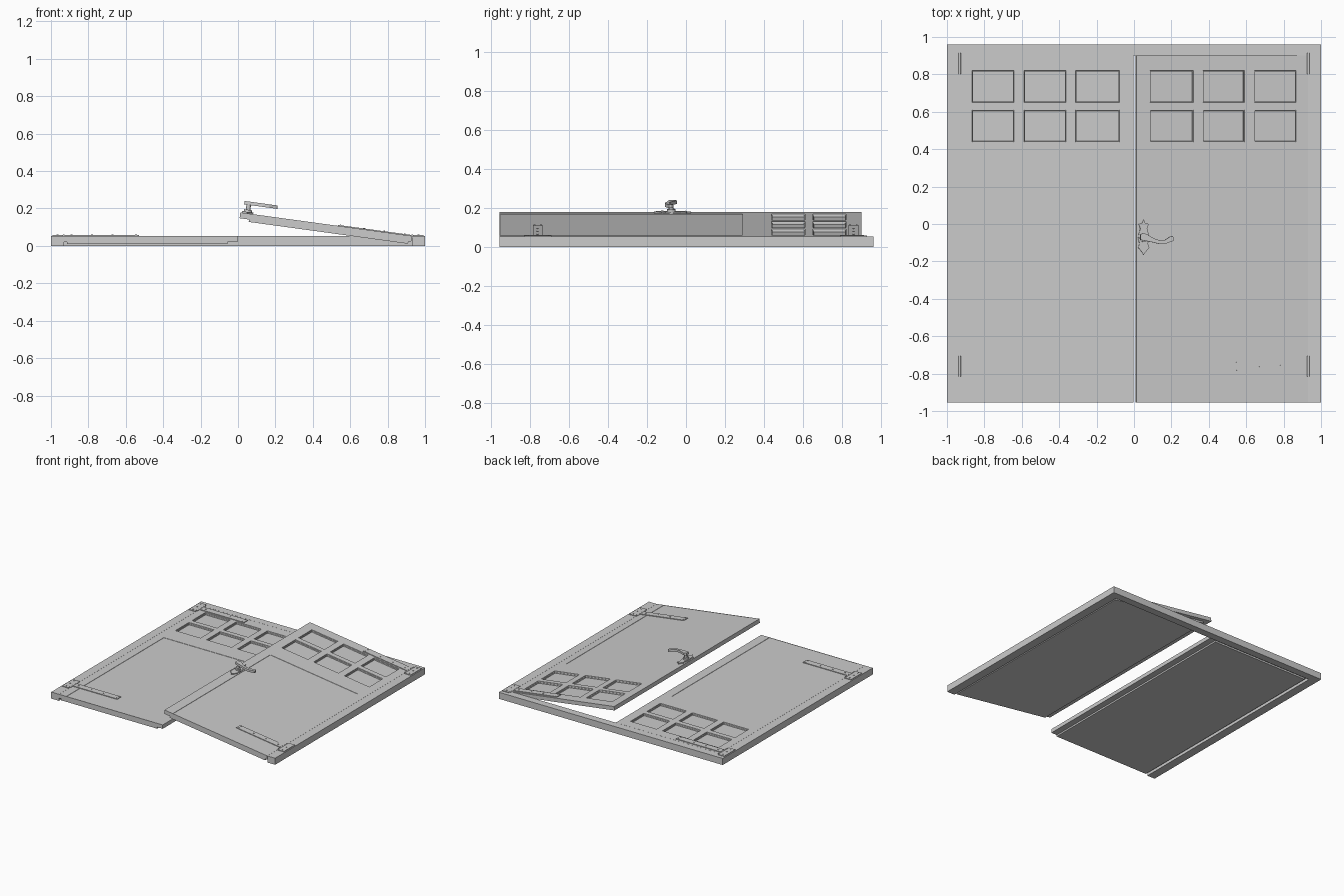
import bpy, bmesh, math
from mathutils import Matrix, Vector

if "Cube" in bpy.data.objects:
    bpy.data.objects.remove(bpy.data.objects["Cube"])

grey = bpy.data.materials.new("plain_grey")
grey.diffuse_color = (0.6, 0.6, 0.6, 1)
grey.use_nodes = True
grey.node_tree.nodes["Principled BSDF"].inputs["Base Color"].default_value = grey.diffuse_color

PIVOT = Vector((0.93, 0, 0.053))
OPEN = (Matrix.Translation(PIVOT) @ Matrix.Rotation(math.radians(7.8), 4, 'Y')
        @ Matrix.Translation(-PIVOT))
MIRROR = Matrix.Scale(-1, 4, (1, 0, 0))
STILL = Matrix.Identity(4)
TOP = 0.053


def finish(name, bm, mat):
    bm.transform(mat)
    bmesh.ops.recalc_face_normals(bm, faces=bm.faces)
    me = bpy.data.meshes.new(name)
    bm.to_mesh(me)
    bm.free()
    me.materials.append(grey)
    ob = bpy.data.objects.new(name, me)
    bpy.context.collection.objects.link(ob)
    return ob


def box(bm, x0, x1, y0, y1, z0, z1):
    m = Matrix.Translation(((x0 + x1) / 2, (y0 + y1) / 2, (z0 + z1) / 2))
    bmesh.ops.create_cube(bm, size=1, matrix=m @ Matrix.Diagonal((x1 - x0, y1 - y0, z1 - z0, 1)))


def cyl(bm, r, depth, loc, axis='Z', n=12):
    rot = Matrix.Rotation(math.pi / 2, 4, 'X') if axis == 'Y' else STILL
    bmesh.ops.create_cone(bm, cap_ends=True, segments=n, radius1=r, radius2=r,
                          depth=depth, matrix=Matrix.Translation(loc) @ rot)


def prism(bm, points, z0, z1):
    f = bm.faces.new([bm.verts.new((x, y, z0)) for x, y in points])
    r = bmesh.ops.extrude_face_region(bm, geom=[f])
    bmesh.ops.translate(bm, vec=(0, 0, z1 - z0),
                        verts=[v for v in r['geom'] if isinstance(v, bmesh.types.BMVert)])


def leaf(name, mat):
    # Door slab with six sunken windows and a shallow lower panel
    xs = [0.004, 0.078, 0.312, 0.364, 0.588, 0.642, 0.866, 0.93]
    ys = [-0.955, 0.29, 0.438, 0.61, 0.65, 0.82, 0.9]
    bm = bmesh.new()
    grid = [[bm.verts.new((x, y, TOP)) for x in xs] for y in ys]
    windows, panel, faces = [], [], []
    for j in range(len(ys) - 1):
        for i in range(len(xs) - 1):
            f = bm.faces.new((grid[j][i], grid[j][i + 1], grid[j + 1][i + 1], grid[j + 1][i]))
            faces.append(f)
            if j in (2, 4) and i in (1, 3, 5):
                windows.append(f)
            if j == 0 and 1 <= i <= 5:
                panel.append(f)
    edges = [e for e in bm.edges if e.is_boundary]
    r = bmesh.ops.extrude_edge_only(bm, edges=edges)
    low = [v for v in r['geom'] if isinstance(v, bmesh.types.BMVert)]
    bmesh.ops.translate(bm, vec=(0, 0, -0.031), verts=low)
    bmesh.ops.contextual_create(bm, geom=[e for e in r['geom']
                                if isinstance(e, bmesh.types.BMEdge)])
    bmesh.ops.inset_individual(bm, faces=windows, thickness=0.002, depth=-0.007)
    bmesh.ops.inset_individual(bm, faces=windows, thickness=0.004, depth=0)
    bmesh.ops.inset_individual(bm, faces=windows, thickness=0.001, depth=-0.009)
    bmesh.ops.inset_region(bm, faces=panel, thickness=0.001, depth=-0.002)
    finish(name, bm, mat)
    # Thinner panel on the back of the slab
    bm = bmesh.new()
    box(bm, 0.055, 0.915, -0.954, 0.87, 0.009, 0.022)
    finish(name + "_back_panel", bm, mat)


def hinge(name, y, fixed, moving):
    # Wide plate on the jamb with the knuckle
    bm = bmesh.new()
    box(bm, 0.935, 0.992, y - 0.07, y + 0.07, TOP, TOP + 0.005)
    cyl(bm, 0.006, 0.11, (0.932, y, TOP + 0.002), 'Y')
    for dy in (-0.05, 0, 0.05):
        cyl(bm, 0.005, 0.004, (0.966, y + dy, TOP + 0.006), n=8)
    finish(name + "_jamb_plate", bm, fixed)
    # Long strap on the leaf, with rivets
    bm = bmesh.new()
    box(bm, 0.53, 0.925, y - 0.025, y + 0.025, TOP, TOP + 0.005)
    for x, dy in ((0.545, 0.017), (0.545, -0.017), (0.67, 0), (0.78, 0), (0.89, 0)):
        cyl(bm, 0.005, 0.004, (x, y + dy, TOP + 0.006), n=8)
    finish(name + "_strap", bm, moving)


# U-shaped frame: two jambs and a head
bm = bmesh.new()
prism(bm, [(-1, -0.955), (-0.931, -0.955), (-0.931, 0.901), (0.931, 0.901),
           (0.931, -0.955), (1, -0.955), (1, 0.96), (-1, 0.96)], 0, TOP)
finish("door_frame", bm, STILL)

# Closed left leaf, partly opened right leaf
leaf("left_leaf", MIRROR)
leaf("right_leaf", OPEN)
for label, y in (("upper", 0.858), ("lower", -0.76)):
    hinge("left_" + label + "_hinge", y, MIRROR, MIRROR)
    hinge("right_" + label + "_hinge", y, STILL, OPEN)

# Ornamental handle plate
cx, cy = 0.043, -0.07
half = [(0.0, 0.095), (0.008, 0.075), (0.027, 0.07), (0.018, 0.045), (0.026, 0.02),
        (0.03, -0.01), (0.022, -0.035), (0.03, -0.055), (0.014, -0.075), (0.0, -0.095)]
outline = half + [(-x, y) for x, y in half[-2:0:-1]]
bm = bmesh.new()
prism(bm, [(cx + x, cy + y) for x, y in outline], TOP - 0.002, TOP + 0.008)
finish("handle_plate", bm, OPEN)

# Handle stem and collar
bm = bmesh.new()
cyl(bm, 0.022, 0.014, (cx, -0.075, TOP + 0.013), n=20)
cyl(bm, 0.012, 0.05, (cx, -0.075, TOP + 0.03), n=20)
finish("handle_stem", bm, OPEN)

# Curved lever: a swept flat bar with a rounded wave
path = [(0.018, -0.070, 0.014), (0.035, -0.068, 0.021), (0.06, -0.076, 0.017),
        (0.09, -0.088, 0.011), (0.12, -0.097, 0.010), (0.15, -0.096, 0.011),
        (0.175, -0.083, 0.014), (0.19, -0.078, 0.015), (0.197, -0.08, 0.008)]
outline = [(x, y + w) for x, y, w in path] + [(x, y - w) for x, y, w in reversed(path)]
bm = bmesh.new()
prism(bm, outline, TOP + 0.046, TOP + 0.064)
finish("handle_lever", bm, OPEN)
